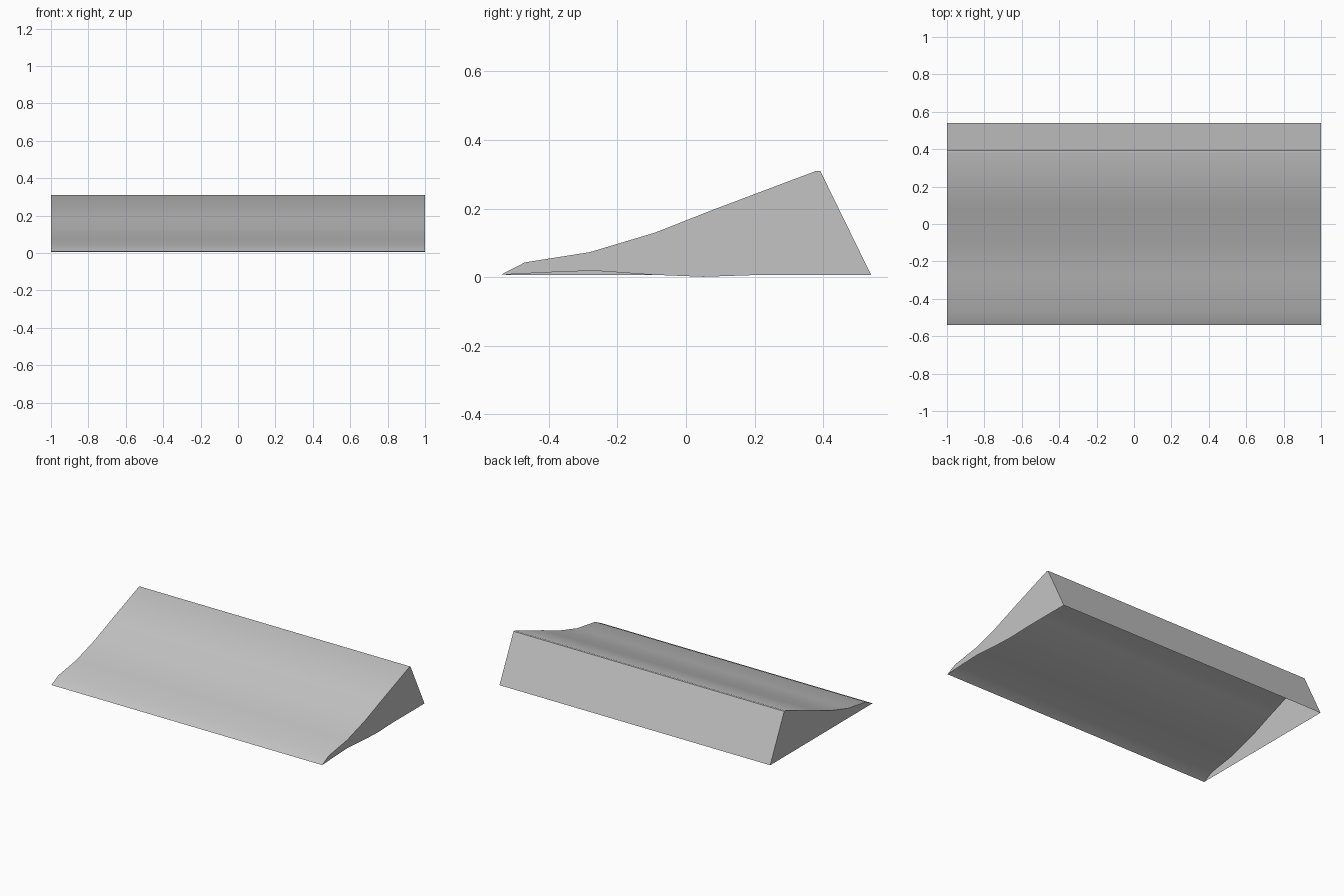
import bpy, bmesh, math

cube = bpy.data.objects.get("Cube")
if cube:
    bpy.data.objects.remove(cube, do_unlink=True)

GREY = (0.55, 0.55, 0.55, 1)
grey = bpy.data.materials.new("plain grey")
grey.use_nodes = True
grey.diffuse_color = GREY
grey.node_tree.nodes["Principled BSDF"].inputs["Base Color"].default_value = GREY

# Side profile (y, z): front lip, concave slope, rounded ridge, steep back
profile = [(-0.54, 0.007), (-0.47, 0.043), (-0.28, 0.073), (-0.09, 0.13),
           (0.08, 0.197), (0.38, 0.31), (0.392, 0.309), (0.54, 0.006)]
# Uneven lower edge of the left end wall, running back to front
wavy_edge = [(0.2, 0.006), (0.05, 0.001), (-0.1, 0.007), (-0.27, 0.019), (-0.4, 0.014)]

bm = bmesh.new()


def row(x, points):
    return [bm.verts.new((x, y, z)) for y, z in points]


# Sloped shell, open underneath
right, left = row(-1, profile), row(1, profile)
for i in range(len(profile) - 1):
    bm.faces.new((right[i], left[i], left[i + 1], right[i + 1]))

# End walls
bm.faces.new(right)
bm.faces.new(left + row(1, wavy_edge))
bmesh.ops.recalc_face_normals(bm, faces=bm.faces)
bmesh.ops.triangulate(bm, faces=[f for f in bm.faces if len(f.verts) > 4])

mesh = bpy.data.meshes.new("wedge_shell")
bm.to_mesh(mesh)
bm.free()
mesh.materials.append(grey)
wedge = bpy.data.objects.new("wedge_shell", mesh)
bpy.context.collection.objects.link(wedge)

bpy.context.view_layer.objects.active = wedge
wedge.select_set(True)
bpy.ops.object.shade_smooth_by_angle(angle=math.radians(35))
